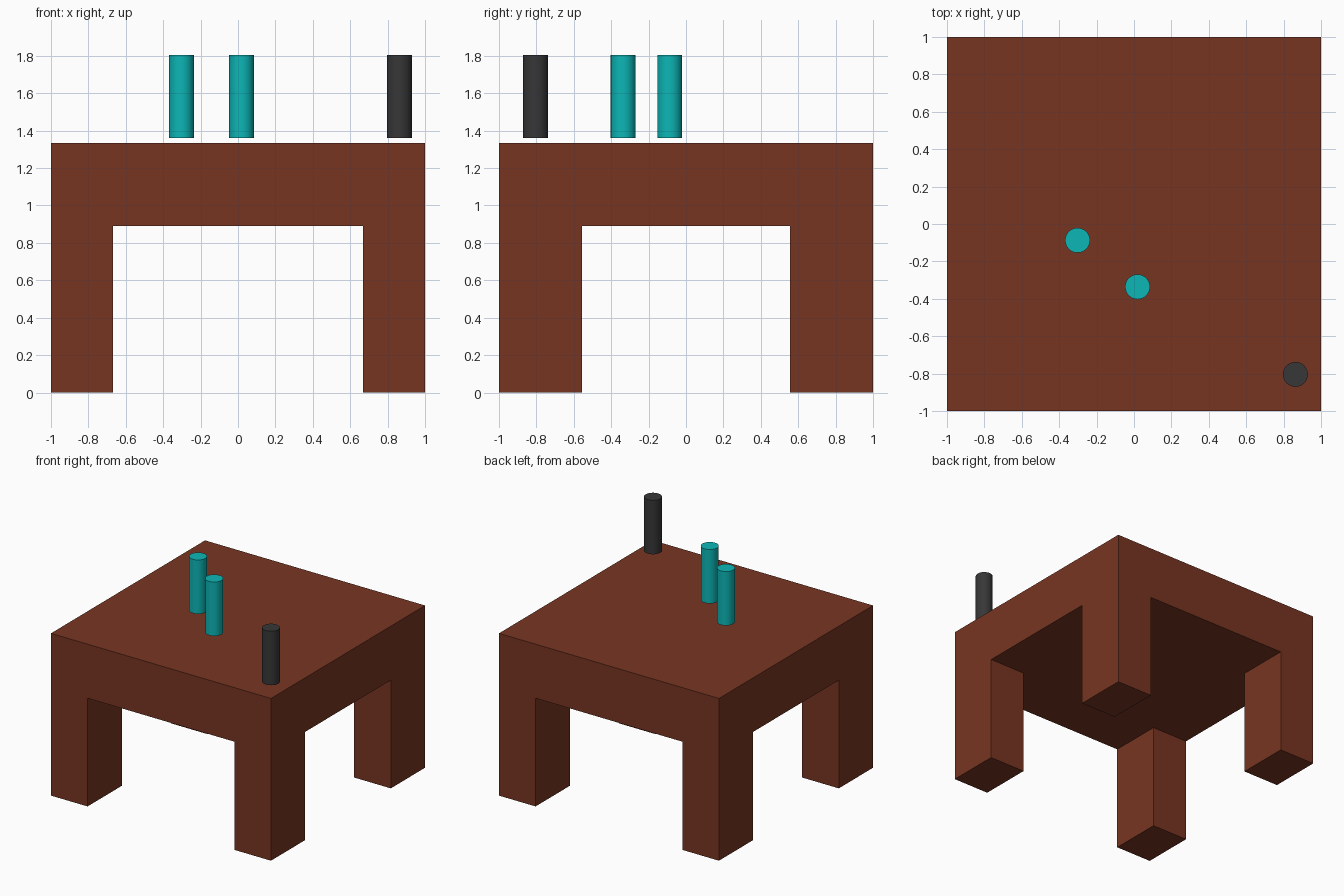
import bpy, bmesh, math
from mathutils import Matrix, Vector

if "Cube" in bpy.data.objects:
    bpy.data.objects.remove(bpy.data.objects["Cube"])

def material(name, color):
    m = bpy.data.materials.new(name)
    m.diffuse_color = (*color, 1)
    m.use_nodes = True
    m.node_tree.nodes["Principled BSDF"].inputs["Base Color"].default_value = m.diffuse_color
    return m

wood = material("brown", (0.185, 0.036, 0.016))
teal = material("teal", (0.004, 0.47, 0.47))
dark = material("dark_grey", (0.038, 0.038, 0.038))

TOP, UNDER = 1.333, 0.889      # table top and its underside
LEG_X, LEG_Y = 0.333, 0.444    # leg footprint

# Table: slab with four legs extruded down from its corners, one clean shell
bm = bmesh.new()
xs = [-1, LEG_X - 1, 1 - LEG_X, 1]
ys = [-1, LEG_Y - 1, 1 - LEG_Y, 1]
grid = [[bm.verts.new((x, y, TOP)) for y in ys] for x in xs]
for i in range(3):
    for j in range(3):
        bm.faces.new((grid[i][j], grid[i + 1][j], grid[i + 1][j + 1], grid[i][j + 1]))

def extrude_down(faces, depth):
    out = bmesh.ops.extrude_face_region(bm, geom=faces)["geom"]
    verts = [v for v in out if isinstance(v, bmesh.types.BMVert)]
    bmesh.ops.translate(bm, verts=verts, vec=(0, 0, -depth))
    return [f for f in out if isinstance(f, bmesh.types.BMFace)]

under = extrude_down(bm.faces[:], TOP - UNDER)
if not any(abs(f.calc_center_median().z - TOP) < 1e-4 for f in bm.faces):
    for i in range(3):
        for j in range(3):
            bm.faces.new((grid[i][j], grid[i + 1][j], grid[i + 1][j + 1], grid[i][j + 1]))
for f in under:
    c = f.calc_center_median()
    if abs(c.x) > 0.5 and abs(c.y) > 0.5:
        extrude_down([f], UNDER)
        if f.is_valid:
            bm.faces.remove(f)
bmesh.ops.recalc_face_normals(bm, faces=bm.faces[:])
bmesh.ops.dissolve_limit(bm, angle_limit=0.01, verts=bm.verts[:], edges=bm.edges[:])
mesh = bpy.data.meshes.new("table")
bm.to_mesh(mesh)
bm.free()
mesh.materials.append(wood)
bpy.context.collection.objects.link(bpy.data.objects.new("table", mesh))

# Upright pegs hovering just above the table top
def peg(name, x, y, mat):
    bpy.ops.mesh.primitive_cylinder_add(vertices=48, radius=0.0665, depth=0.444,
                                        location=(x, y, 1.583))
    ob = bpy.context.object
    ob.name = name
    ob.data.materials.append(mat)
    bpy.ops.object.shade_smooth_by_angle(angle=math.radians(30))

peg("teal_peg_back", -0.302, -0.087, teal)
peg("teal_peg_middle", 0.019, -0.336, teal)
peg("dark_peg_corner", 0.863, -0.804, dark)
